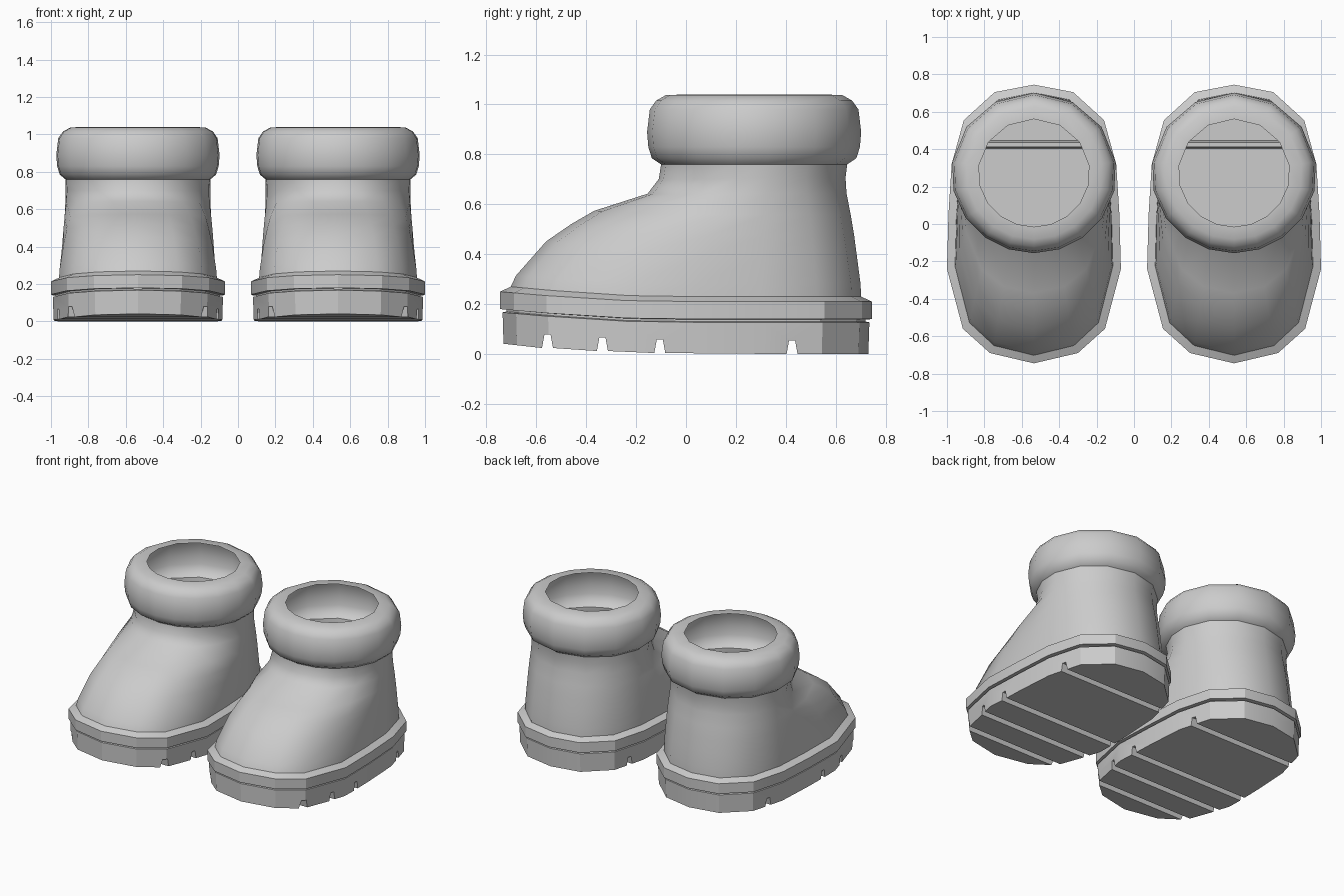
import bpy, bmesh, math
from mathutils import Vector

if "Cube" in bpy.data.objects:
    bpy.data.objects.remove(bpy.data.objects["Cube"])

CX = 0.535                      # centre of one boot; the other is mirrored
grey = bpy.data.materials.new("grey_rubber")
grey.diffuse_color = (0.6, 0.6, 0.6, 1)
grey.use_nodes = True
grey.node_tree.nodes["Principled BSDF"].inputs["Base Color"].default_value = grey.diffuse_color

# half footprint outline, toe to heel
HALF = [(0, -.745), (.235, -.69), (.38, -.56), (.465, -.24), (.457, .05),
        (.44, .32), (.375, .555), (.21, .705), (0, .745)]
ANGLES = [0, 18, 36, 56, 77, 98, 125, 152, 180]   # matching columns round the neck
N = 16


def full(half):
    """Close a half outline by mirroring it in x."""
    return half + [(-x, y) for x, y in half[-2:0:-1]]


def rise(y):
    """Upward sweep of the welt at the toe."""
    return 0.04 * (max(0, -.1 - y) / .645) ** 1.5


def foot_ring(inset, z, flat=False):
    return [Vector((x * (1 - inset / .465), y * (1 - inset / .745), z + (0 if flat else rise(y))))
            for x, y in full(HALF)]


def neck_ring(rx, ry, z):
    half = [(rx * math.sin(math.radians(a)), .273 - ry * math.cos(math.radians(a))) for a in ANGLES]
    return [Vector((x, y, z)) for x, y in full(half)]


def make(name, verts, faces):
    me = bpy.data.meshes.new(name)
    me.from_pydata(verts, [], faces)
    ob = bpy.data.objects.new(name, me)
    bpy.context.collection.objects.link(ob)
    return ob


def loft(name, rings, caps=False):
    verts = [v + Vector((CX, 0, 0)) for r in rings for v in r]
    faces = [(i * N + j, i * N + (j + 1) % N, (i + 1) * N + (j + 1) % N, (i + 1) * N + j)
             for i in range(len(rings) - 1) for j in range(N)]
    if caps:
        top = (len(rings) - 1) * N
        for j in range(N // 2):
            q = [j, j + 1, N - j - 1, (N - j) % N]
            q = list(dict.fromkeys(q))
            faces.append([top + k for k in q])
            faces.append(q[::-1])
    return make(name, verts, faces)


def finish(ob, angle):
    ob.data.materials.clear()
    ob.data.materials.append(grey)
    bpy.ops.object.select_all(action='DESELECT')
    ob.select_set(True)
    bpy.context.view_layer.objects.active = ob
    bpy.ops.object.shade_smooth_by_angle(angle=math.radians(angle))
    ob.modifiers.new("pair", 'MIRROR').use_mirror_merge = False


# upper: columns run from the welt to the neck, bulging over the toes
FRONT = [(0, 0), (.034, .09), (.235, .37), (.4, .51), (.555, .62), (.91, .76), (.985, .88), (1, 1)]
BACK = [(0, 0), (.05, .1), (.3, .3), (.5, .46), (.75, .62), (1.05, .78), (1.12, .9), (1, 1)]
WEIGHT = [1, 1, .9, .65, .3, .05, 0, 0, 0]
base, neck = foot_ring(.043, .23), neck_ring(.392, .373, .76)
rings = []
for f, b in zip(FRONT, BACK):
    ring = []
    for j in range(N):
        w = WEIGHT[min(j, N - j)]
        h, v = (f[k] * w + b[k] * (1 - w) for k in (0, 1))
        p = base[j].lerp(neck[j], h)
        p.z = base[j].z + (neck[j].z - base[j].z) * v
        ring.append(p)
    rings.append(ring)
finish(loft("boot_upper", rings), 60)

# padded cuff with a flat lip
CUFF = [(.392, .373, .76), (.422, .41, .785), (.436, .424, .83), (.441, .429, .89),
        (.43, .418, .98), (.405, .393, 1.015), (.365, .355, 1.037), (.297, .288, 1.04)]
finish(loft("boot_cuff", [neck_ring(*c) for c in CUFF]), 60)

# welt band with the shadow groove under it
finish(loft("welt", [foot_ring(i, z) for i, z in
                     [(.01, .127), (.025, .13), (.025, .138), (0, .14), (0, .21), (.043, .23)]]), 25)

# sole: footprint block cut from below by a toothed profile
sole = loft("sole", [foot_ring(.018, -.1, True), foot_ring(.01, .127)], caps=True)
profile = [(-1, -.3), (-1, .06), (-.74, .042)]
for y, z in [(-.555, .024), (-.335, .012), (-.105, .004), (.425, 0)]:
    profile += [(y - .022, z), (y - .012, z + .055), (y + .012, z + .055), (y + .022, z)]
profile += [(1, 0), (1, -.3)]
n = len(profile)
verts = [(x, y, z) for x in (CX - .7, CX + .7) for y, z in profile]
faces = [list(range(n)), list(range(n, 2 * n))]
faces += [(i, (i + 1) % n, n + (i + 1) % n, n + i) for i in range(n)]
cutter = make("tread_cutter", verts, faces)
bm = bmesh.new()
bm.from_mesh(cutter.data)
bmesh.ops.recalc_face_normals(bm, faces=bm.faces)
bm.to_mesh(cutter.data)
bm.free()
cutter.hide_render = True
mod = sole.modifiers.new("tread", 'BOOLEAN')
mod.operation, mod.solver, mod.object = 'DIFFERENCE', 'EXACT', cutter
bpy.context.view_layer.update()
cut = bpy.data.meshes.new_from_object(sole.evaluated_get(bpy.context.evaluated_depsgraph_get()))
sole.modifiers.clear()
sole.data = cut
bpy.data.objects.remove(cutter)

# leave the sole open at the top so the boot is hollow
bm = bmesh.new()
bm.from_mesh(cut)
lids = [f for f in bm.faces if f.normal.z > .5 and f.calc_center_median().z > .1]
bmesh.ops.delete(bm, geom=lids, context='FACES')
bm.to_mesh(cut)
bm.free()
finish(sole, 25)
